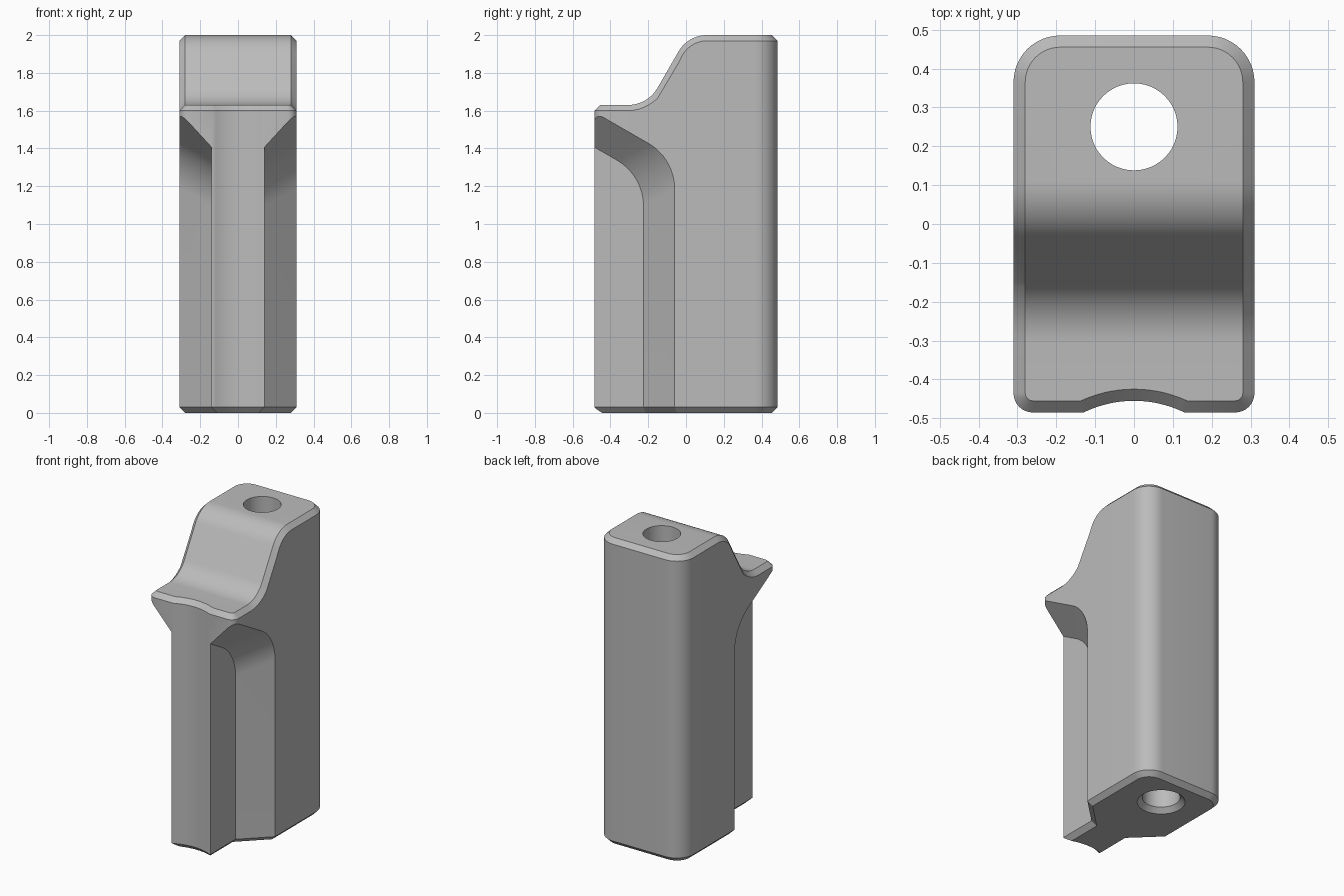
import bpy, bmesh
from math import sin, cos, pi, radians, sqrt
from mathutils import Vector

cube = bpy.data.objects.get("Cube")
if cube:
    bpy.data.objects.remove(cube, do_unlink=True)

grey = bpy.data.materials.new("plain grey")
grey.use_nodes = True
grey.diffuse_color = (0.5, 0.5, 0.5, 1)
grey.node_tree.nodes["Principled BSDF"].inputs["Base Color"].default_value = (0.5, 0.5, 0.5, 1)

CH = 0.03  # edge chamfer


def arc(cx, cy, r, a0, a1, n):
    angles = [radians(a0 + (a1 - a0) * i / n) for i in range(n + 1)]
    return [(cx + r * cos(a), cy + r * sin(a)) for a in angles]


def loft(name, rings, top_caps=None):
    """Skin equal rings of 3D points and cap both ends."""
    bm = bmesh.new()
    rows = [[bm.verts.new(p) for p in ring] for ring in rings]
    n = len(rows[0])
    for a, b in zip(rows, rows[1:]):
        for i in range(n):
            j = (i + 1) % n
            bm.faces.new((a[i], a[j], b[j], b[i]))
    bm.faces.new(rows[0][::-1])
    for cap in top_caps or [range(n)]:
        bm.faces.new([rows[-1][i] for i in cap])
    bmesh.ops.recalc_face_normals(bm, faces=bm.faces)
    mesh = bpy.data.meshes.new(name)
    bm.to_mesh(mesh)
    bm.free()
    mesh.materials.append(grey)
    ob = bpy.data.objects.new(name, mesh)
    bpy.context.collection.objects.link(ob)
    return ob


# Top profile: low ledge, concave arc, steep ramp, convex arc, high flat
LOW, HIGH, R_LOW, R_HIGH = 1.63, 2.0, 0.18, 0.1725
Y0, Y1 = -0.307, 0.11
low_arc = arc(Y0, LOW + R_LOW, R_LOW, -90, -30, 10)
high_arc = arc(Y1, HIGH - R_HIGH, R_HIGH, 150, 90, 10)
profile = low_arc + high_arc


def top_z(y):
    """Height and slope of the top at a given y."""
    if y <= Y0:
        return LOW, 0
    if y >= Y1:
        return HIGH, 0
    for (ya, za), (yb, zb) in zip(profile, profile[1:]):
        if y <= yb + 1e-6:
            s = (zb - za) / (yb - ya)
            return za + s * (y - ya), s
    return HIGH, 0


# Plan outline: shallow front groove, small front and large back corners
GW, GD = 0.13, 0.03
GR = (GW * GW + GD * GD) / (2 * GD)
half = []
for i in range(11):
    x = GW * i / 10
    half.append((x, -0.485 - GR + GD + sqrt(GR * GR - x * x)))
half += arc(0.26, -0.435, 0.05, -90, 0, 8)
first = len(half)
half += [(0.31, y) for y, z in profile]
last = len(half) - 1
half += arc(0.19, 0.365, 0.12, 0, 90, 12)
outline = [Vector(p) for p in half + [(-x, y) for x, y in half[:0:-1]]]
N = len(outline)


def inset(points, d):
    result = []
    for i, p in enumerate(points):
        e1 = (p - points[i - 1]).normalized()
        e2 = (points[(i + 1) % len(points)] - p).normalized()
        n1, n2 = Vector((-e1.y, e1.x)), Vector((-e2.y, e2.x))
        result.append(p + (n1 + n2) * d / (1 + n1.dot(n2)))
    return result


inner = inset(outline, CH)


def shoulder(p):
    z, s = top_z(p.y)
    return (p.x, p.y, z - CH * sqrt(1 + s * s))


caps = [list(range(N - first, N)) + list(range(first + 1))]
caps += [(i, i + 1, N - i - 1, N - i) for i in range(first, last)]
caps.append(range(last, N - last + 1))
body = loft("grip_body", [
    [(p.x, p.y, 0) for p in inner],
    [(p.x, p.y, CH) for p in outline],
    [shoulder(p) for p in outline],
    [(p.x, p.y, top_z(p.y)[0]) for p in inner],
], caps)

cutters = []

# Slanted side pockets that leave the narrow front rib
path = [(-0.06, -0.2)] + arc(-0.34, 1.185, 0.28, 0, 60, 14)
path += [(-0.7, path[-1][1] + (path[-1][0] + 0.7) * 0.577), (-0.7, -0.2)]


def pocket_ring(side, t):
    x = side * (0.14 + 0.17 * t)
    return [(x, y - 0.165 * (1 - t), z - 0.09 * (1 - t)) for y, z in path]


# Bottom chamfer continued along the pocket walls
def flare_ring(side, z):
    d = CH - z
    xi, xo, lift = 0.14 - d, 0.5, 1.4 * d
    wall = [(x, -0.225 + 0.97 * (x - 0.14) + lift) for x in (xi, xo)]
    return [(side * x, y, z) for x, y in [(xi, -0.7)] + wall + [(xo, -0.7)]]


for side, word in ((1, "left"), (-1, "right")):
    cutters.append(loft(word + "_pocket_cutter", [pocket_ring(side, 0), pocket_ring(side, 1.2)]))
    cutters.append(loft(word + "_flare_cutter", [flare_ring(side, -0.03), flare_ring(side, 0.04)]))

# Through hole with a countersunk lower end
cutters.append(loft("hole_cutter", [
    [(x, y, z) for x, y in arc(0, 0.25, r, 0, 352.5, 47)]
    for z, r in ((-0.03, 0.172), (CH, 0.112), (2.1, 0.112))]))

# Apply the cuts
bpy.ops.object.select_all(action="DESELECT")
bpy.context.view_layer.objects.active = body
body.select_set(True)
for cutter in cutters:
    cutter.hide_render = True
    mod = body.modifiers.new(cutter.name, "BOOLEAN")
    mod.operation = "DIFFERENCE"
    mod.solver = "EXACT"
    mod.object = cutter
    bpy.ops.object.modifier_apply(modifier=mod.name)
for cutter in cutters:
    bpy.data.objects.remove(cutter, do_unlink=True)

bpy.ops.object.shade_smooth_by_angle(angle=radians(25))
